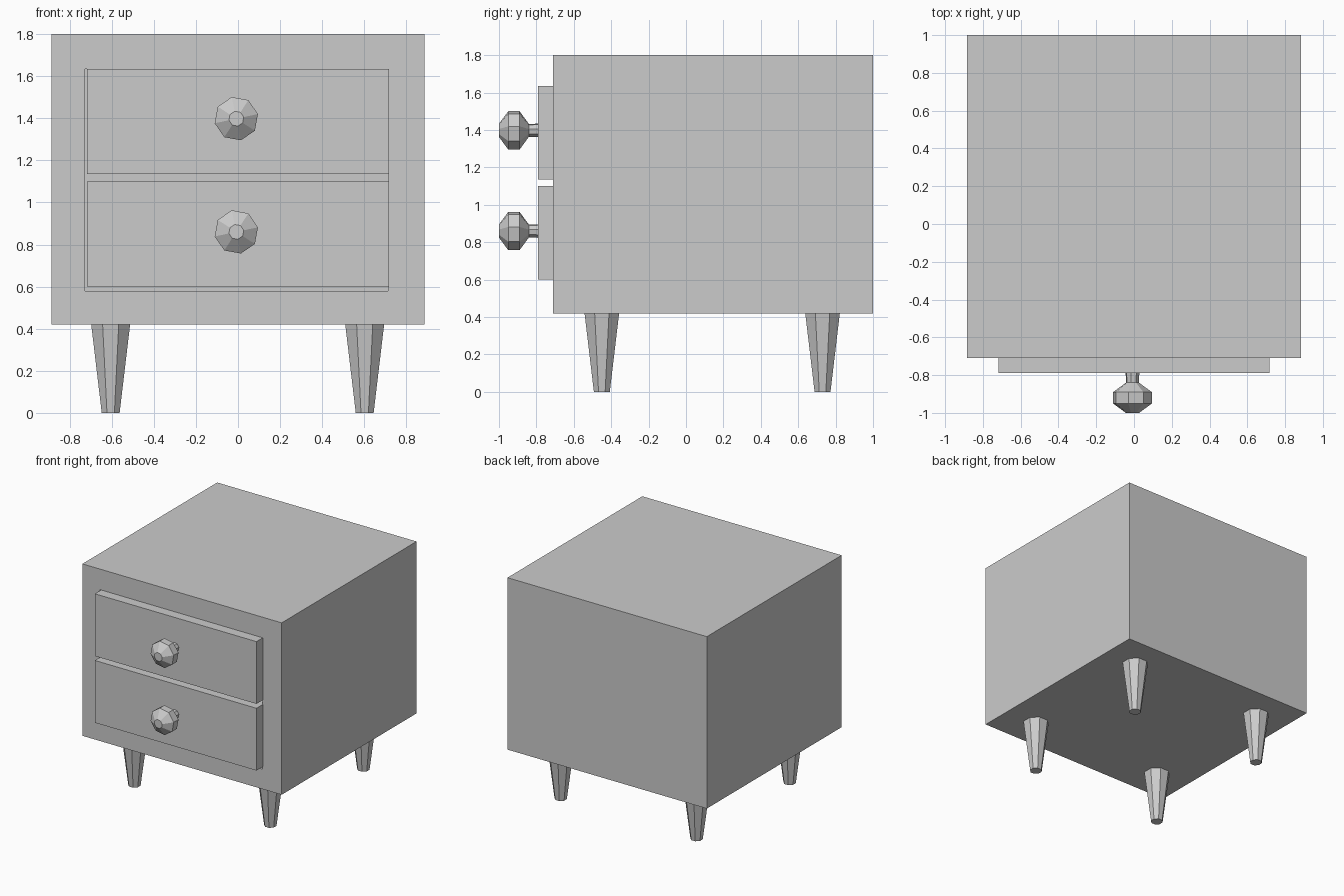
import bpy, bmesh, math
from mathutils import Vector

if "Cube" in bpy.data.objects:
    bpy.data.objects.remove(bpy.data.objects["Cube"])


def finish(bm, name):
    bmesh.ops.recalc_face_normals(bm, faces=bm.faces)
    mesh = bpy.data.meshes.new(name)
    bm.to_mesh(mesh)
    bm.free()
    obj = bpy.data.objects.new(name, mesh)
    bpy.context.collection.objects.link(obj)
    return obj


def box_mesh(lo, hi):
    bm = bmesh.new()
    bmesh.ops.create_cube(bm, size=1)
    for v in bm.verts:
        v.co = Vector([lo[i] if v.co[i] < 0 else hi[i] for i in range(3)])
    return bm


def lathe(name, profile, origin, axis, side, up, turn, sides=8):
    """Faceted solid of (radius, distance along axis) rings with flat caps."""
    bm = bmesh.new()
    rings = []
    for r, d in profile:
        ring = []
        for i in range(sides):
            a = math.radians(turn) + math.tau * i / sides
            co = Vector(origin) + Vector(axis) * d
            co += r * (math.cos(a) * Vector(side) + math.sin(a) * Vector(up))
            ring.append(bm.verts.new(co))
        rings.append(ring)
    for a, b in zip(rings, rings[1:]):
        for i in range(sides):
            j = (i + 1) % sides
            bm.faces.new((a[i], a[j], b[j], b[i]))
    bm.faces.new(rings[0])
    bm.faces.new(rings[-1])
    return finish(bm, name)


# Cabinet body with a recess in the front for the drawers
FRONT, RECESS = -0.71, -0.55
bm = box_mesh((-0.885, FRONT, 0.42), (0.885, 1.0, 1.80))
front = min(bm.faces, key=lambda f: f.calc_center_median().y)
bmesh.ops.inset_individual(bm, faces=[front], thickness=0.16)
for v in front.verts:
    v.co = Vector((-0.727 if v.co.x < 0 else 0.713, FRONT,
                   0.58 if v.co.z < 1.1 else 1.635))
bmesh.ops.inset_individual(bm, faces=[front], thickness=0.0)
for v in front.verts:
    v.co.y = RECESS
finish(bm, "cabinet_body")

# Drawers and their faceted knobs
knob_profile = [(0.037, 0.0), (0.035, 0.05), (0.105, 0.10),
                (0.105, 0.16), (0.036, 0.21)]
for label, z0, z1, zk in (("upper", 1.135, 1.635, 1.398),
                          ("lower", 0.60, 1.10, 0.86)):
    finish(box_mesh((-0.718, -0.79, z0), (0.717, RECESS, z1)),
           label + "_drawer")
    lathe(label + "_knob", knob_profile, (-0.008, -0.79, zk),
          (0, -1, 0), (1, 0, 0), (0, 0, 1), 12)

# Tapered eight-sided legs
leg_profile = [(0.046, 0.0), (0.10, 0.42)]
for row, y in (("front", -0.45), ("back", 0.73)):
    for hand, x in (("left", -0.605), ("right", 0.602)):
        lathe(f"{row}_{hand}_leg", leg_profile, (x, y, 0),
              (0, 0, 1), (1, 0, 0), (0, 1, 0), 22.5)
